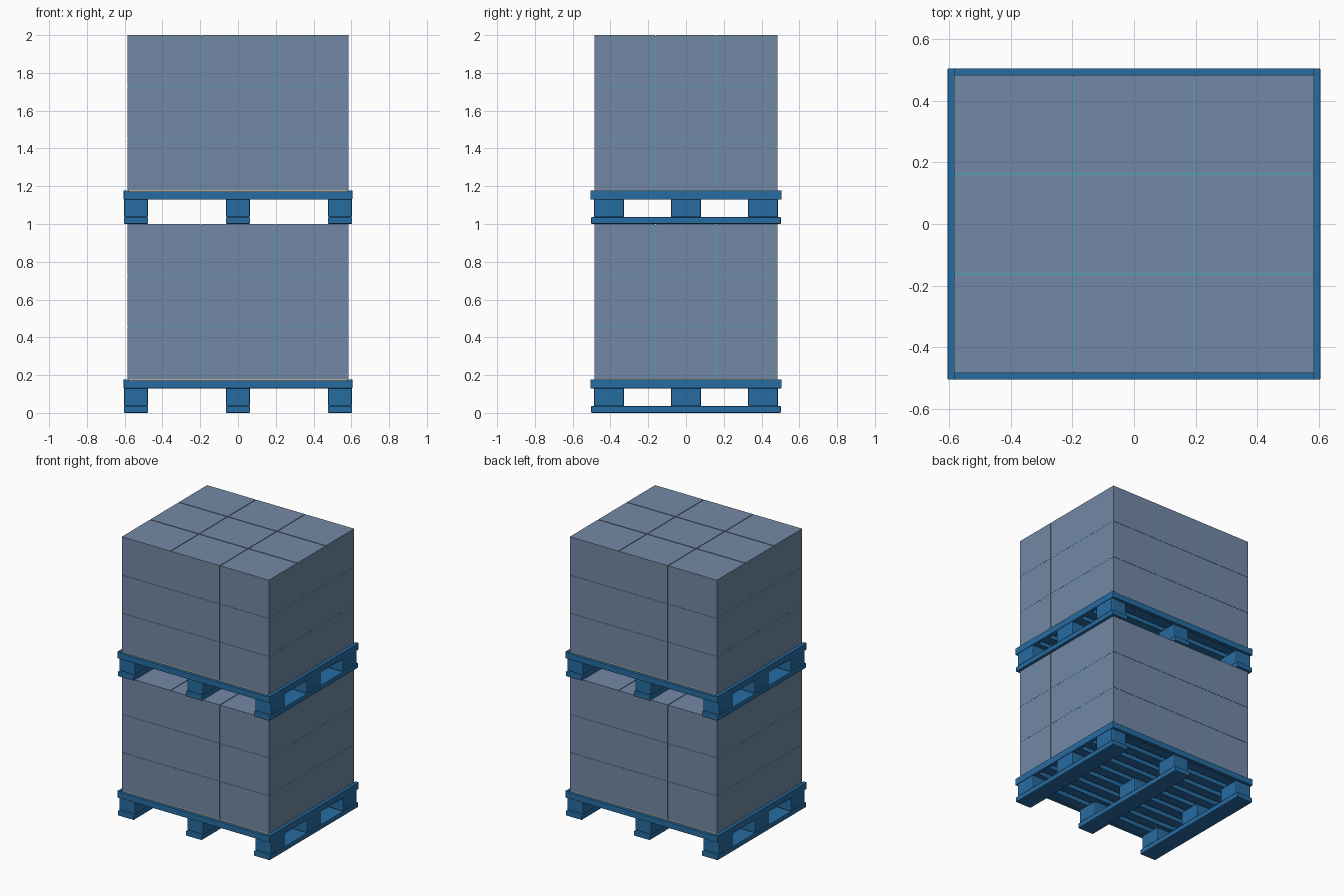
import bpy

if "Cube" in bpy.data.objects:
    bpy.data.objects.remove(bpy.data.objects["Cube"])


def material(name, color):
    m = bpy.data.materials.new(name)
    m.diffuse_color = (*color, 1)
    m.use_nodes = True
    m.node_tree.nodes["Principled BSDF"].inputs["Base Color"].default_value = m.diffuse_color
    return m


BLUE = material("pallet_blue", (0.02, 0.15, 0.36))
SLATE = material("carton_slate", (0.17, 0.25, 0.38))
TEAL = material("wrap_teal", (0.08, 0.36, 0.42))
BEIGE = material("sheet_beige", (0.45, 0.42, 0.36))


def box(name, x, y, z, mat, bevel=0.0):
    """Box from (min, max) pairs on each axis."""
    bpy.ops.mesh.primitive_cube_add(size=1, location=[sum(r) / 2 for r in (x, y, z)])
    ob = bpy.context.object
    ob.name = name
    ob.scale = [r[1] - r[0] for r in (x, y, z)]
    bpy.ops.object.transform_apply(location=False, rotation=False, scale=True)
    ob.data.materials.append(mat)
    if bevel:
        mod = ob.modifiers.new("bevel", "BEVEL")
        mod.width = bevel
        mod.segments = 2
    return ob


def around(c, half):
    return (c - half, c + half)


def pallet(z):
    # skids running front to back, with three blocks on each
    for cx in (-0.54, 0, 0.54):
        box("skid", around(cx, 0.064), around(0, 0.503), (z, z + 0.036), BLUE, 0.006)
        for cy in (-0.408, 0, 0.408):
            box("block", around(cx, 0.063), around(cy, 0.08), (z + 0.034, z + 0.135), BLUE, 0.008)
    # rim of the deck, taller at the two ends
    for s in (-1, 1):
        box("end_rail", around(s * 0.593, 0.012), around(0, 0.505), (z + 0.13, z + 0.178), BLUE, 0.002)
        box("long_rail", around(0, 0.584), around(s * 0.493, 0.012), (z + 0.13, z + 0.172), BLUE, 0.002)
    # deck with ribs underneath
    box("deck", around(0, 0.582), around(0, 0.482), (z + 0.16, z + 0.172), BLUE)
    for i in range(9):
        box("deck_slat", around(0, 0.582), around(-0.44 + 0.11 * i, 0.035), (z + 0.131, z + 0.161), BLUE)


def load(z):
    # slip sheet and the wrap seen in the gaps between cartons
    box("slip_sheet", around(0, 0.58), around(0, 0.484), (z + 0.171, z + 0.18), BEIGE)
    box("wrap_core", around(0, 0.583), around(0, 0.482), (z + 0.18, z + 0.996), TEAL)
    # 3 x 3 x 3 cartons
    dx, dy, dz = 1.174 / 3, 0.974 / 3, 0.82 / 3
    for i in range(3):
        for j in range(3):
            for k in range(3):
                box("carton",
                    around((i - 1) * dx, dx / 2 - 0.003),
                    around((j - 1) * dy, dy / 2 - 0.003),
                    (z + 0.18 + k * dz + (0.002 if k else 0), z + 0.18 + (k + 1) * dz - (0.002 if k < 2 else 0)),
                    SLATE)


for level in (0.0, 1.0):
    pallet(level)
    load(level)
